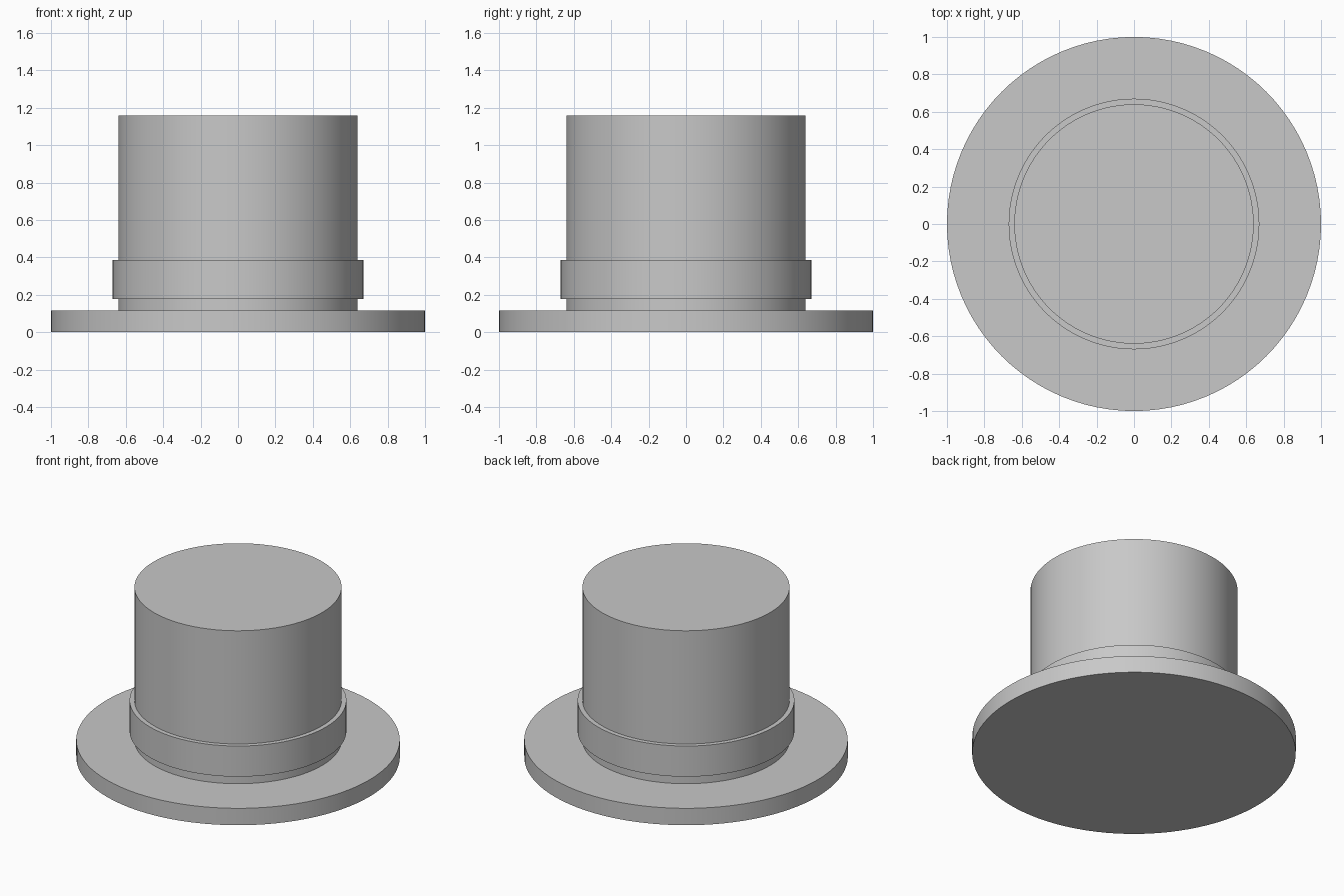
import bpy
import math

cube = bpy.data.objects.get("Cube")
if cube:
    bpy.data.objects.remove(cube, do_unlink=True)

# One plain grey for the whole hat
GREY = (0.58, 0.58, 0.58, 1.0)
grey = bpy.data.materials.new("plain_grey")
grey.use_nodes = True
grey.diffuse_color = GREY
grey.node_tree.nodes["Principled BSDF"].inputs["Base Color"].default_value = GREY


def disc(name, radius, bottom, top):
    """Upright capped cylinder between two heights, smooth around its side."""
    bpy.ops.mesh.primitive_cylinder_add(
        vertices=96, radius=radius, depth=top - bottom,
        location=(0, 0, (bottom + top) / 2))
    part = bpy.context.object
    part.name = name
    part.data.materials.append(grey)
    bpy.ops.object.shade_smooth_by_angle(angle=math.radians(30))
    return part


# Wide flat brim, tall crown sunk into it, and the raised band around the crown
disc("brim", 1.0, 0.0, 0.115)
disc("crown", 0.64, 0.06, 1.158)
disc("hat_band", 0.67, 0.177, 0.386)
